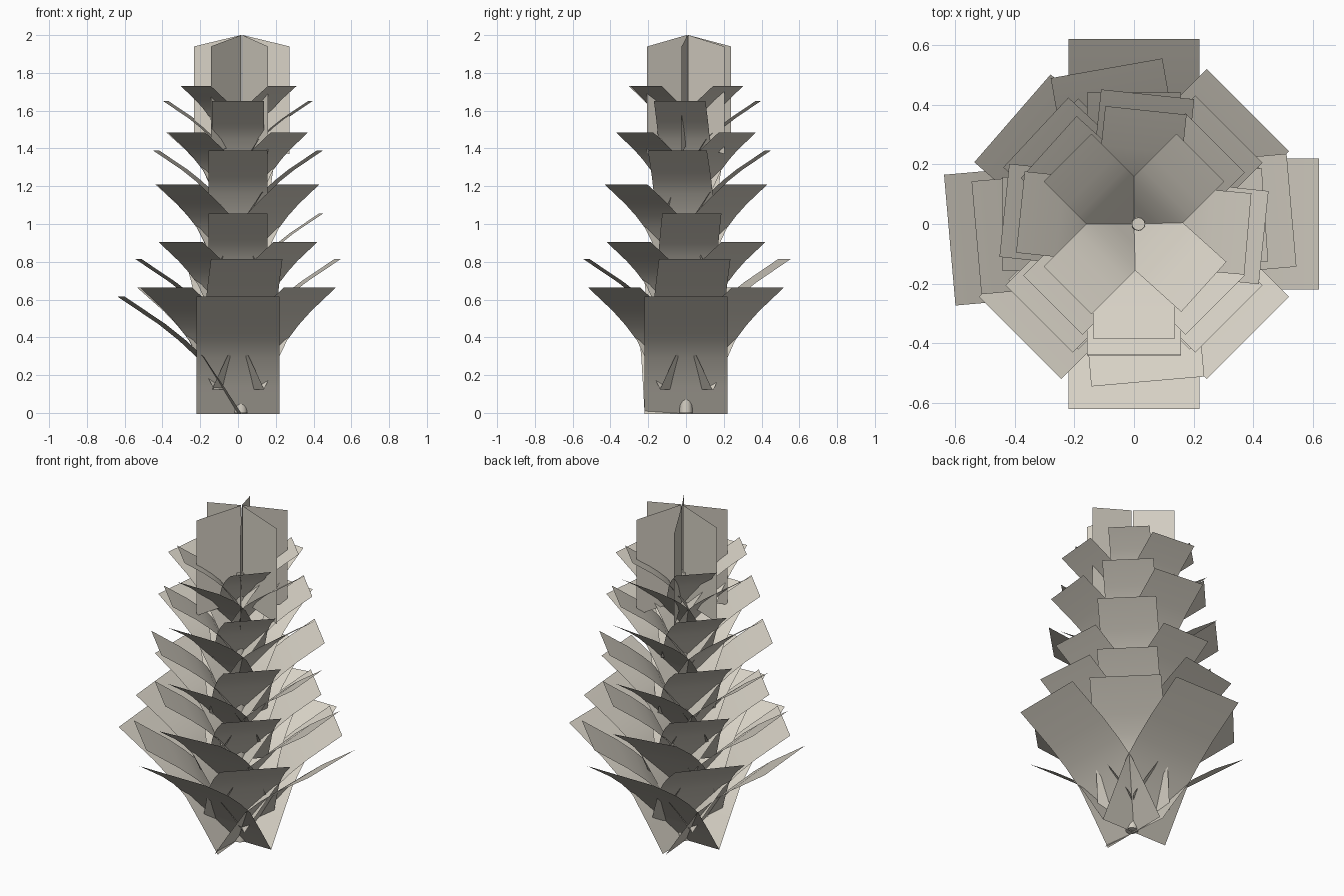
import bpy, bmesh, math
from mathutils import Matrix, Vector

cube = bpy.data.objects.get("Cube")
if cube:
    bpy.data.objects.remove(cube, do_unlink=True)

COLOUR = (0.68, 0.64, 0.56, 1.0)
mat = bpy.data.materials.new("pale beige")
mat.use_nodes = True
mat.diffuse_color = COLOUR
bsdf = next(n for n in mat.node_tree.nodes if n.type == 'BSDF_PRINCIPLED')
bsdf.inputs["Base Color"].default_value = COLOUR
bsdf.inputs["Roughness"].default_value = 0.8

# Leaf outline in side view: radius and height as shares of the leaf reach
PROFILE = [(0, 0), (0.15, 0.23), (0.32, 0.48), (0.48, 0.63), (0.65, 0.765), (1, 1)]


def finish(name, bm, smooth=True):
    mesh = bpy.data.meshes.new(name)
    bm.to_mesh(mesh)
    bm.free()
    mesh.materials.append(mat)
    for p in mesh.polygons:
        p.use_smooth = smooth
    obj = bpy.data.objects.new(name, mesh)
    bpy.context.collection.objects.link(obj)
    return obj


def add_strip(bm, rows):
    """Skin consecutive rows of points with quads."""
    rows = [[bm.verts.new(p) for p in row] for row in rows]
    for a, b in zip(rows, rows[1:]):
        for i in range(len(a) - 1):
            bm.faces.new((a[i], a[i + 1], b[i + 1], b[i]))


def whorl(name, tip_z, reach, half, angles):
    """Ring of four bent rectangular leaves springing from the stem."""
    bm = bmesh.new()
    for angle in angles:
        turn = Matrix.Rotation(math.radians(angle), 4, 'Z')
        rows = [[turn @ Vector((r * reach, side * half, tip_z - (1 - h) * reach))
                 for side in (-1, 0, 1)] for r, h in PROFILE]
        add_strip(bm, rows)
    finish(name, bm)


# Whorls from the ground up: tip height, reach, half width, leaf directions
WHORLS = [
    (0.615, 0.62, 0.22, (0, 90, 185, 270)),
    (0.665, 0.54, 0.195, (45, 139, 225, 315)),
    (0.815, 0.53, 0.19, (5, 100, 185, 275)),
    (0.905, 0.43, 0.165, (45, 135, 225, 315)),
    (1.055, 0.44, 0.157, (4, 90, 180, 270)),
    (1.21, 0.45, 0.16, (45, 137, 225, 315)),
    (1.39, 0.437, 0.157, (-6, 84, 174, 270)),
    (1.485, 0.385, 0.14, (45, 138, 225, 315)),
    (1.65, 0.383, 0.137, (-5, 84, 174, 270)),
    (1.73, 0.315, 0.113, (45, 135, 225, 318)),
]
for i, spec in enumerate(WHORLS):
    whorl(f"leaf_whorl_{i + 1}", *spec)

# Crown: upright blades fanning out from the top of the stem
bm = bmesh.new()
for angle in (50, 115, 173, 230, 303, 353):
    a = math.radians(angle)
    out = Vector((math.cos(a), math.sin(a), 0)) * 0.255
    centre = Vector((0.02, 0.008, 0))
    inner = centre + out * 0.02
    outer = centre + out
    up = Vector((0, 0, 1))
    add_strip(bm, [[inner + up * 1.43, outer + up * 1.37],
                   [inner + up * 2.0, outer + up * 1.94]])
finish("crown_blades", bm, False)

# Stem: slim tapering rod
bm = bmesh.new()
bmesh.ops.create_cone(bm, cap_ends=True, segments=12, radius1=0.035, radius2=0.022,
                      depth=1.6, matrix=Matrix.Translation((0.015, 0, 0.8)))
stem = finish("stem", bm)
bpy.context.view_layer.objects.active = stem
stem.select_set(True)
bpy.ops.object.shade_smooth_by_angle()
